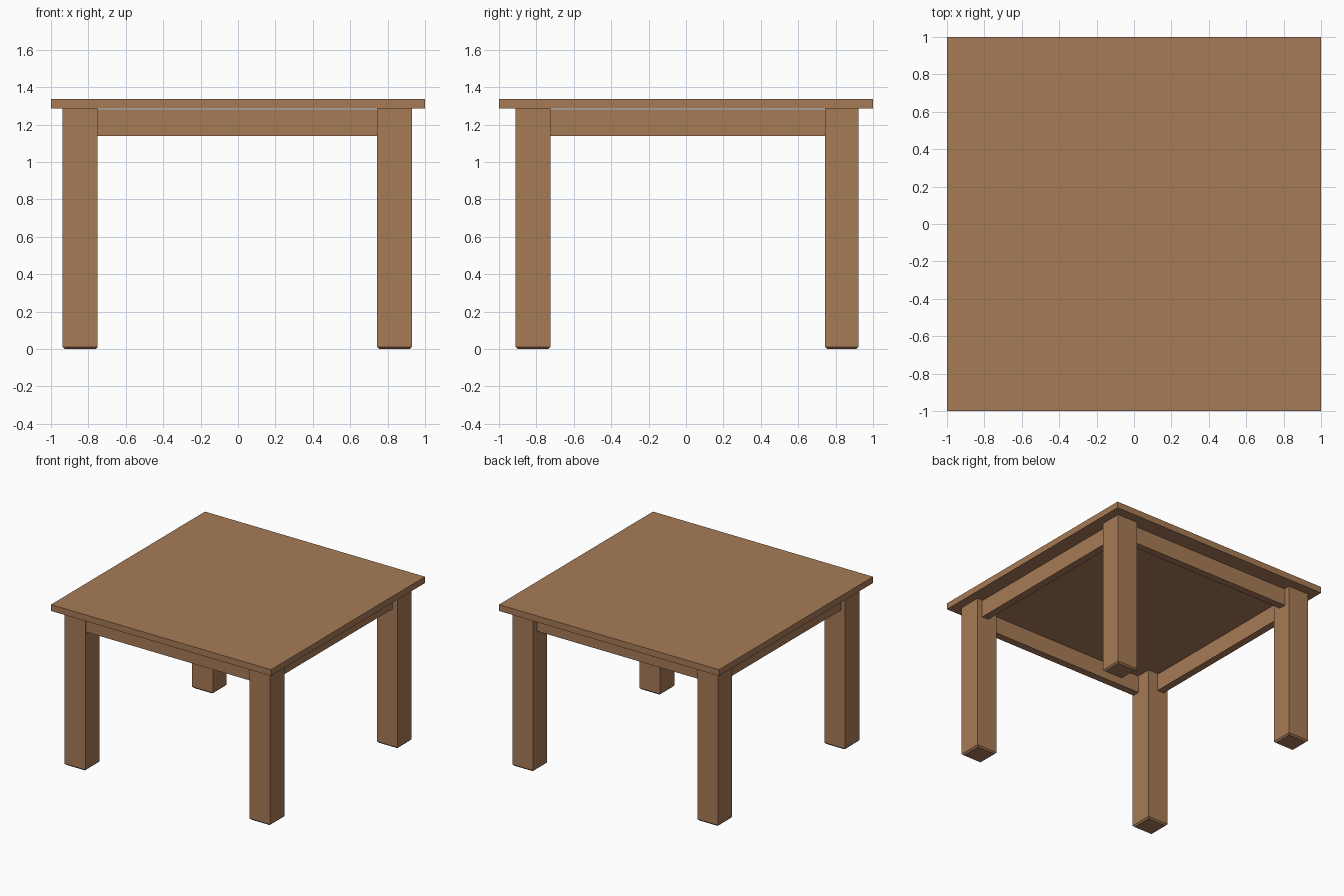
import bpy, bmesh
from mathutils import Vector

if "Cube" in bpy.data.objects:
    bpy.data.objects.remove(bpy.data.objects["Cube"])

wood = bpy.data.materials.new("brown wood")
wood.diffuse_color = (0.39, 0.198, 0.095, 1)
wood.use_nodes = True
wood.node_tree.nodes["Principled BSDF"].inputs["Base Color"].default_value = wood.diffuse_color


def box(name, lo, hi, foot_chamfer=0.0):
    """Box between two corners, optionally with chamfered bottom edges."""
    lo, hi = Vector(lo), Vector(hi)
    bm = bmesh.new()
    bmesh.ops.create_cube(bm, size=1)
    for v in bm.verts:
        v.co = Vector([(lo[i] + hi[i]) / 2 + v.co[i] * (hi[i] - lo[i]) for i in range(3)])
    if foot_chamfer:
        edges = [e for e in bm.edges if all(v.co.z < lo.z + 1e-4 for v in e.verts)]
        bmesh.ops.bevel(bm, geom=edges, offset=foot_chamfer, segments=1, affect='EDGES')
    mesh = bpy.data.meshes.new(name)
    bm.to_mesh(mesh)
    bm.free()
    mesh.materials.append(wood)
    obj = bpy.data.objects.new(name, mesh)
    bpy.context.collection.objects.link(obj)
    return obj


# Table top
box("table_top", (-1, -1, 1.285), (1, 1, 1.337))

# Four legs with lightly chamfered feet
leg_x = {"left": (-0.938, -0.75), "right": (0.743, 0.93)}
leg_y = {"front": (-0.911, -0.724), "back": (0.744, 0.923)}
for sx, (x0, x1) in leg_x.items():
    for sy, (y0, y1) in leg_y.items():
        box(f"{sy}_{sx}_leg", (x0, y0, 0), (x1, y1, 1.285), 0.012)

# Aprons between the legs, slightly set back from the outer faces
z0, z1 = 1.14, 1.28
for name, y0, y1 in (("front_apron", -0.9, -0.84), ("back_apron", 0.815, 0.875)):
    box(name, (-0.76, y0, z0), (0.755, y1, z1))
for name, x0, x1 in (("left_apron", -0.9, -0.84), ("right_apron", 0.825, 0.885)):
    box(name, (x0, -0.735, z0), (x1, 0.755, z1))
